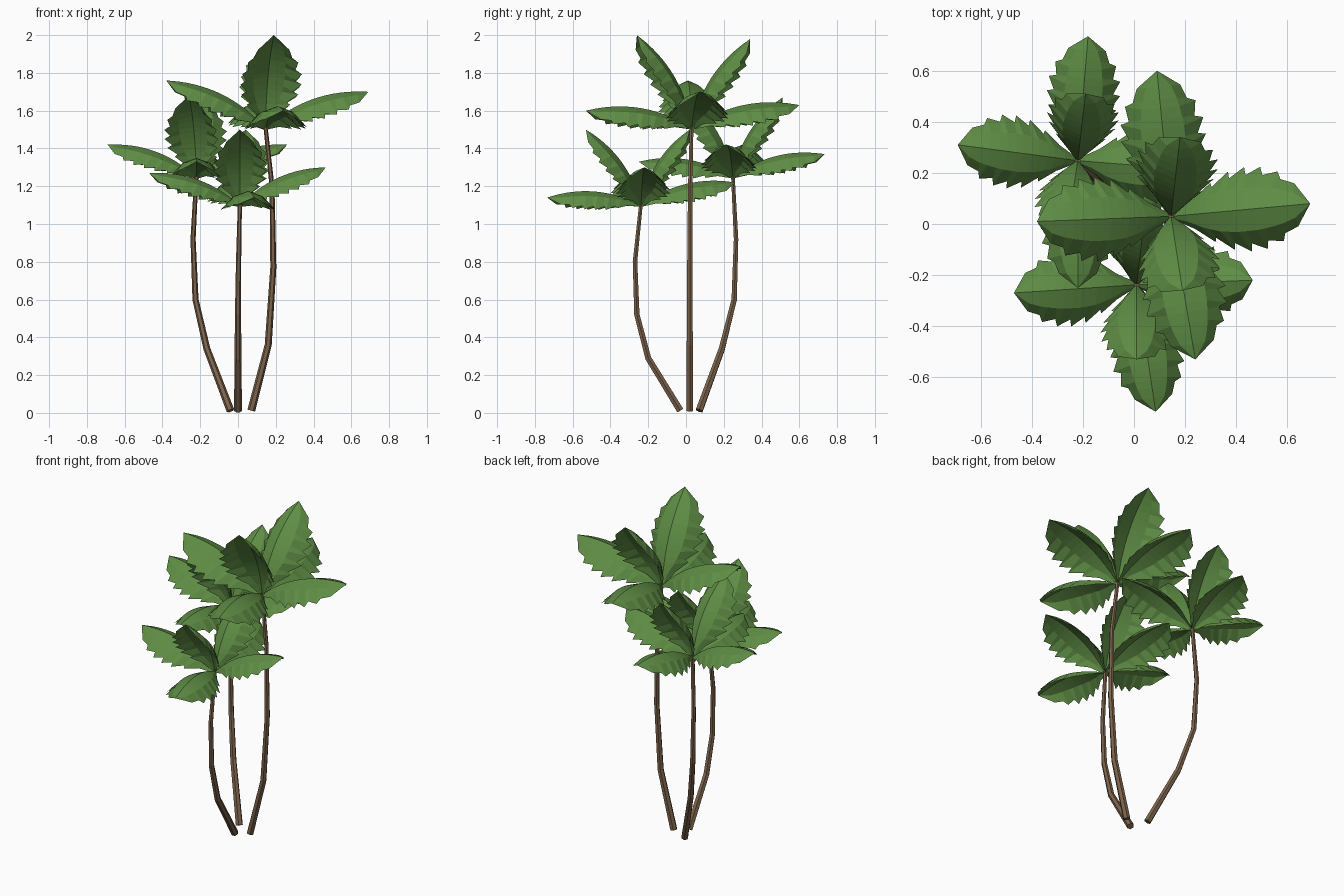
import bpy, bmesh, math
from mathutils import Vector

if "Cube" in bpy.data.objects:
    bpy.data.objects.remove(bpy.data.objects["Cube"])


def material(name, rgb):
    m = bpy.data.materials.new(name)
    m.diffuse_color = (*rgb, 1)
    m.use_nodes = True
    m.node_tree.nodes["Principled BSDF"].inputs["Base Color"].default_value = m.diffuse_color
    return m


BARK = material("brown bark", (0.20, 0.125, 0.07))
GREEN = material("leaf green", (0.115, 0.27, 0.06))


def finish(bm, name, mat):
    me = bpy.data.meshes.new(name)
    bm.to_mesh(me)
    bm.free()
    me.materials.append(mat)
    ob = bpy.data.objects.new(name, me)
    bpy.context.collection.objects.link(ob)


def trunk(name, pts, r0=0.021, r1=0.011, sides=6):
    """Tapered six-sided tube along a bent path."""
    bm = bmesh.new()
    pts = [Vector(p) for p in pts]
    rings = []
    for i, p in enumerate(pts):
        d = (pts[min(i + 1, len(pts) - 1)] - pts[max(i - 1, 0)]).normalized()
        u = Vector((0, 1, 0)).cross(d).normalized()
        v = d.cross(u)
        r = r0 + (r1 - r0) * p.z / pts[-1].z
        rings.append([bm.verts.new(p + r * (u * math.cos(a) + v * math.sin(a)))
                      for a in (2 * math.pi * k / sides for k in range(sides))])
    for a, b in zip(rings, rings[1:]):
        for k in range(sides):
            n = (k + 1) % sides
            bm.faces.new((a[k], a[n], b[n], b[k]))
    bm.faces.new(rings[0][::-1])
    bm.faces.new(rings[-1])
    finish(bm, name, BARK)


# Leaf half width (fraction of widest) along its length
PROFILE = [(0, .08), (.1, .24), (.2, .58), (.35, .90), (.5, 1.0),
           (.65, .98), (.8, .82), (.9, .58), (1, 0)]


def width(t):
    for (a, wa), (b, wb) in zip(PROFILE, PROFILE[1:]):
        if t <= b:
            return wa + (wb - wa) * (t - a) / (b - a)
    return 0


# Rows along the leaf: (midrib position, margin position, tooth factor)
ROWS = [(0, 0, 1), (.12, .14, 1)]
for k in range(5):
    t = .22 + .135 * k
    ROWS += [(t, t + .035, 1.07), (t + .06, t + .055, .87)]
ROWS += [(.90, .91, 1.05)]


def leaf(bm, base, tip):
    """Arched, roof-folded leaf with a toothed margin."""
    d = tip - base
    L = d.length
    flat = Vector((d.x, d.y, 0)).normalized()
    side = Vector((0, 0, 1)).cross(flat)
    up = d.cross(side).normalized()
    ctrl = base + d * .5 + up * L * .21

    def frame(t):
        p = base * (1 - t) ** 2 + ctrl * 2 * t * (1 - t) + tip * t * t
        tan = ((ctrl - base) * (1 - t) + (tip - ctrl) * t).normalized()
        return p, tan.cross(side).normalized()

    def point(t, w, drop):
        p, n = frame(t)
        return bm.verts.new(p + side * w - n * drop)

    rows = []
    for tm, te, f in ROWS:
        w = width(te) * L * .268 * f
        wi = width(tm) * L * .268 * .55
        rows.append([point(te, w, w * .68), point(tm, wi, wi * .36), point(tm, 0, 0),
                     point(tm, -wi, wi * .36), point(te, -w, w * .68)])
    end = bm.verts.new(tip)
    for a, b in zip(rows, rows[1:]):
        for k in range(4):
            bm.faces.new((a[k], b[k], b[k + 1], a[k + 1]))
    for k in range(4):
        bm.faces.new((rows[-1][k], end, rows[-1][k + 1]))


# Each palm: trunk path, then tips of its six leaves
PALMS = {
    "tall": ([(.07, .02, .012), (.16, .02, .36), (.187, .02, .77), (.18, .022, 1.2), (.145, .03, 1.52)],
             [(.69, .08, 1.70), (-.38, .01, 1.76), (.24, -.53, 1.60),
              (.09, .60, 1.63), (.19, -.26, 2.0), (.18, .34, 1.98)]),
    "back": ([(-.04, .07, .012), (-.165, .19, .34), (-.225, .255, .6), (-.238, .265, .92), (-.22, .248, 1.26)],
             [(-.69, .31, 1.42), (.26, .21, 1.42), (-.22, -.25, 1.33),
              (-.18, .735, 1.37), (-.26, -.01, 1.68), (-.19, .51, 1.67)]),
    "front": ([(.0, -.03, .012), (.0, -.2, .29), (.0, -.26, .52), (.003, -.27, .8), (.01, -.238, 1.11)],
              [(.465, -.22, 1.30), (-.47, -.27, 1.27), (.085, -.735, 1.14),
               (-.04, .26, 1.22), (.01, -.53, 1.50), (.04, .02, 1.50)]),
}
for name, (path, tips) in PALMS.items():
    trunk(name + "_trunk", path)
    bm = bmesh.new()
    base = Vector(path[-1]) - Vector((0, 0, .012))
    for t in tips:
        leaf(bm, base, Vector(t))
    finish(bm, name + "_leaves", GREEN)
